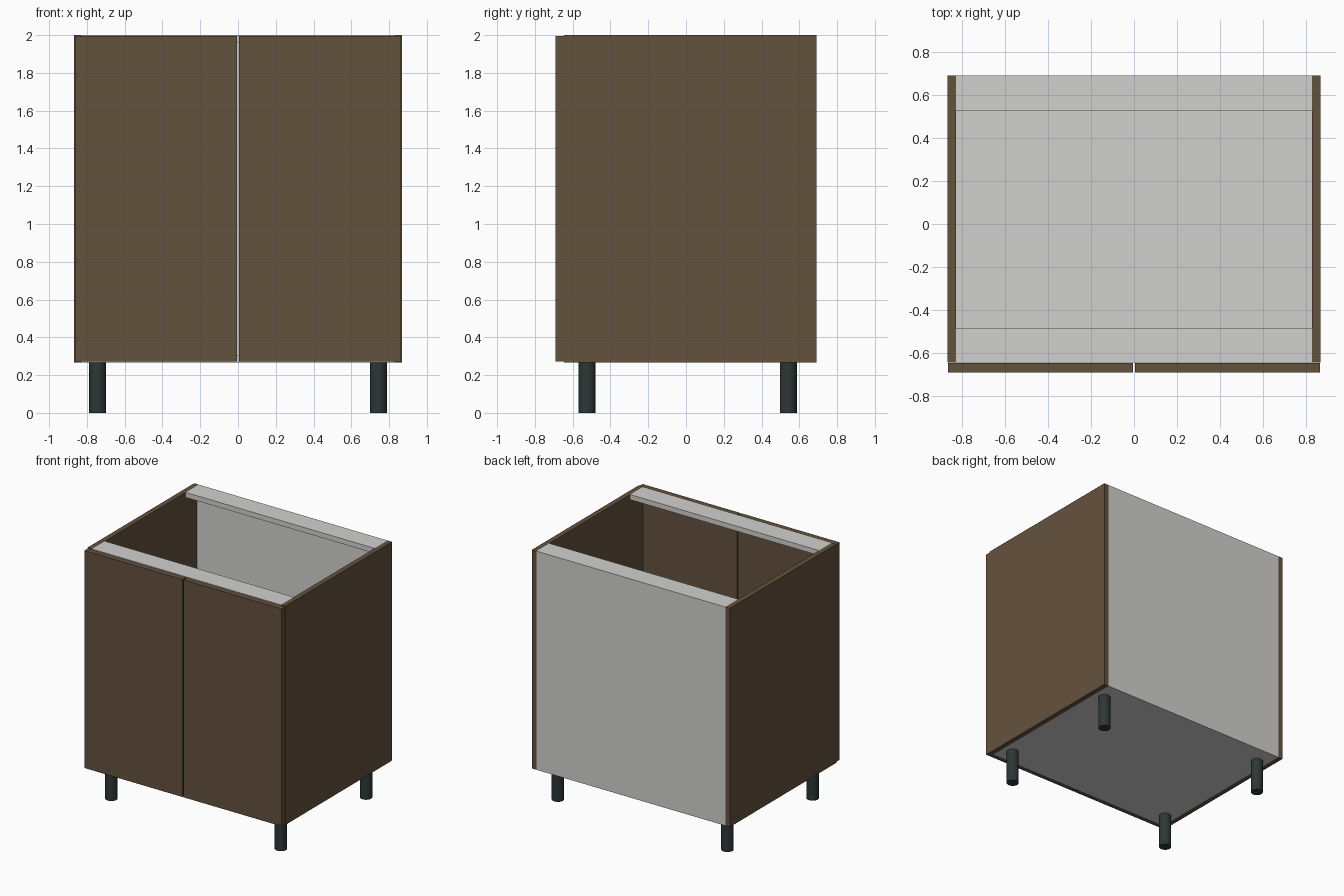
import bpy

if "Cube" in bpy.data.objects:
    bpy.data.objects.remove(bpy.data.objects["Cube"])


def material(name, rgb):
    m = bpy.data.materials.new(name)
    m.diffuse_color = (*rgb, 1.0)
    m.use_nodes = True
    m.node_tree.nodes["Principled BSDF"].inputs["Base Color"].default_value = m.diffuse_color
    return m


BROWN = material("brown wood", (0.127, 0.084, 0.047))
GREY = material("light grey board", (0.64, 0.64, 0.625))
DARK = material("dark leg plastic", (0.026, 0.038, 0.037))


def board(name, lo, hi, mat):
    """Box between two opposite corners."""
    bpy.ops.mesh.primitive_cube_add(size=1)
    ob = bpy.context.object
    ob.name = name
    ob.location = [(a + b) / 2 for a, b in zip(lo, hi)]
    ob.scale = [b - a for a, b in zip(lo, hi)]
    bpy.ops.object.transform_apply(location=False, rotation=False, scale=True)
    ob.data.materials.append(mat)
    return ob


W, D = 0.868, 0.69          # half width, half depth
T = 0.04                    # board thickness
Z0, Z1 = 0.267, 2.0         # carcass bottom and top
FRONT = -0.645              # front edge of the carcass
IN = W - T                  # inner half width
BACK_T = 0.02               # back panel thickness

# side panels and doors
for side, s in (("left", -1), ("right", 1)):
    xs = sorted((s * IN, s * W))
    board(side + "_side_panel", (xs[0], FRONT, Z0), (xs[1], D, Z1), BROWN)
    xd = sorted((s * 0.004, s * 0.864))
    board(side + "_door", (xd[0], -D, 0.272), (xd[1], FRONT - 0.001, 1.995), BROWN)

# floor board, back panel and the two top rails
board("bottom_board", (-IN, FRONT, Z0), (IN, D - BACK_T, Z0 + T), GREY)
board("back_panel", (-IN, D - BACK_T, Z0), (IN, D, Z1 - T), GREY)
board("front_top_rail", (-IN, FRONT, Z1 - T), (IN, FRONT + 0.162, Z1), GREY)
board("back_top_rail", (-IN, D - 0.162, Z1 - T), (IN, D, Z1), GREY)

# four round legs
for row, y in (("front", -0.524), ("back", 0.542)):
    for side, x in (("left", -0.743), ("right", 0.743)):
        bpy.ops.mesh.primitive_cylinder_add(vertices=32, radius=0.045, depth=Z0,
                                            location=(x, y, Z0 / 2))
        leg = bpy.context.object
        leg.name = f"{row}_{side}_leg"
        leg.data.materials.append(DARK)
        bpy.ops.object.shade_smooth_by_angle()
